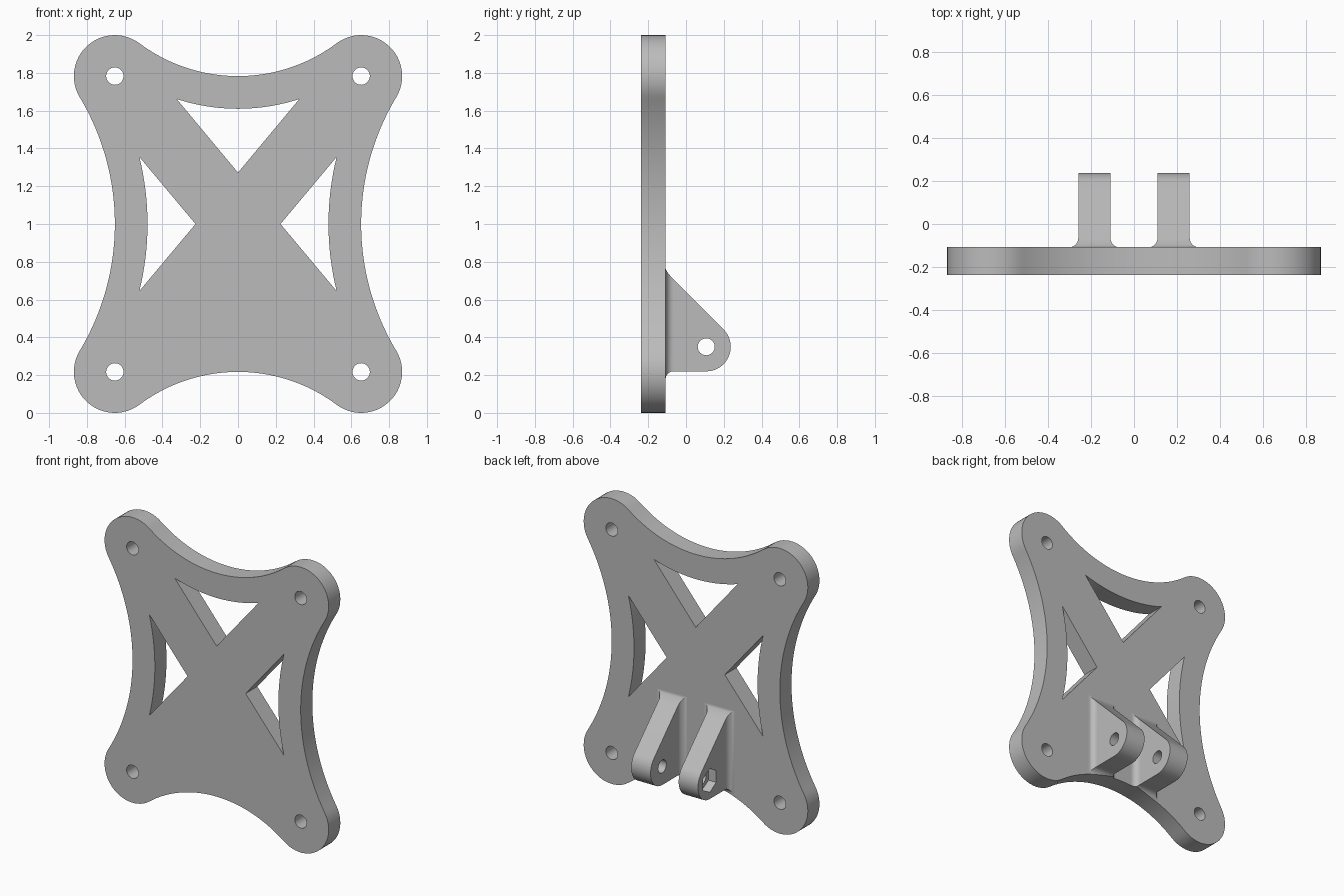
import bpy, bmesh
from math import atan2, cos, sin, pi, hypot, sqrt
from mathutils import Matrix

if "Cube" in bpy.data.objects:
    bpy.data.objects.remove(bpy.data.objects["Cube"], do_unlink=True)

grey = bpy.data.materials.new("plain_grey")
grey.use_nodes = True
COLOUR = (0.5, 0.5, 0.5, 1)
grey.diffuse_color = COLOUR
grey.node_tree.nodes["Principled BSDF"].inputs["Base Color"].default_value = COLOUR

# Main dimensions
HX, HZ, RC = 0.652, 0.783, 0.217        # corner centres and corner radius
FRONT, BACK = -0.237, -0.108            # plate faces
RIM = 0.173                             # width of the band beside the windows
R_TOP = (HX**2 - RC**2) / (2 * RC)      # concave arcs tangent to the corners
R_SIDE = (HZ**2 - RC**2) / (2 * RC)
UPRIGHT = Matrix(((1, 0, 0, 0), (0, 0, -1, 0), (0, 1, 0, 0), (0, 0, 0, 1)))
SIDEWAYS = Matrix(((0, 0, 1, 0), (1, 0, 0, 0), (0, 1, 0, 0), (0, 0, 0, 1)))


def arc(cx, cy, r, a0, a1, n=24):
    return [(cx + r * cos(a0 + (a1 - a0) * i / n),
             cy + r * sin(a0 + (a1 - a0) * i / n)) for i in range(n + 1)]


def circle(cx, cy, r, n=32, turn=0):
    return arc(cx, cy, r, turn, turn + 2 * pi, n)[:-1]


def finish(ob):
    bpy.ops.object.select_all(action="DESELECT")
    ob.select_set(True)
    bpy.context.view_layer.objects.active = ob
    ob.data.materials.clear()
    ob.data.materials.append(grey)
    bpy.ops.object.shade_smooth_by_angle(angle=0.5)


def extrude(name, loops, depth, matrix):
    """Solid from a flat outline with holes, centred on its own plane."""
    curve = bpy.data.curves.new(name, "CURVE")
    curve.dimensions, curve.fill_mode, curve.extrude = "2D", "BOTH", depth / 2
    for loop in loops:
        spline = curve.splines.new("POLY")
        spline.points.add(len(loop) - 1)
        for p, (x, y) in zip(spline.points, loop):
            p.co = (x, y, 0, 1)
        spline.use_cyclic_u = True
    ob = bpy.data.objects.new(name, curve)
    bpy.context.collection.objects.link(ob)
    bpy.ops.object.select_all(action="DESELECT")
    ob.select_set(True)
    bpy.context.view_layer.objects.active = ob
    bpy.ops.object.convert(target="MESH")
    ob = bpy.context.object
    bm = bmesh.new()
    bm.from_mesh(ob.data)
    bmesh.ops.remove_doubles(bm, verts=bm.verts, dist=1e-5)
    bm.transform(matrix)
    bmesh.ops.recalc_face_normals(bm, faces=bm.faces)
    bm.to_mesh(ob.data)
    bm.free()
    finish(ob)
    return ob


def cut(ob, cutter):
    mod = ob.modifiers.new("cut", "BOOLEAN")
    mod.object, mod.operation, mod.solver = cutter, "DIFFERENCE", "EXACT"
    bpy.context.view_layer.objects.active = ob
    bpy.ops.object.modifier_apply(modifier=mod.name)
    bpy.data.objects.remove(cutter, do_unlink=True)
    finish(ob)


# Plate outline: one quarter, mirrored to all four
side_a, top_a = atan2(HZ, -R_SIDE), atan2(-R_TOP, HX)
quarter = (arc(HX + R_SIDE, 0, R_SIDE, pi, side_a)
           + arc(HX, HZ, RC, side_a - pi, top_a + pi)[1:]
           + arc(0, HZ + R_TOP, R_TOP, top_a, -pi / 2)[1:])
half = quarter + [(-x, y) for x, y in quarter[-2::-1]]
outline = half + [(x, -y) for x, y in half[-2:0:-1]]

# Windows: an apex facing a curved rim
r = R_TOP + RIM
a = atan2(-sqrt(r * r - 0.325**2), 0.325)
top_window = [(0, 0.272)] + arc(0, HZ + R_TOP, r, a, -pi - a)
r = R_SIDE + RIM
a = atan2(0.355, -sqrt(r * r - 0.355**2))
side_window = [(0.225, 0)] + arc(HX + R_SIDE, 0, r, 2 * pi - a, a)
windows = [top_window, side_window, [(-x, y) for x, y in side_window]]
holes = [circle(sx * HX, sz * HZ, 0.046) for sx in (-1, 1) for sz in (-1, 1)]
extrude("mounting_plate", [outline] + windows + holes, BACK - FRONT,
        Matrix.Translation((0, (FRONT + BACK) / 2, 1)) @ UPRIGHT)

# Hinge lugs: a wedge with a round tip and a bolt hole
TIP_Y, TIP_Z, TIP_R = 0.107, 0.35, 0.13
LUG_X, LUG_W, FILLET = 0.184, 0.15, 0.042
SLOPE = TIP_Y + TIP_Z + TIP_R * sqrt(2)   # y + z along the sloping edge
LOW = TIP_Z - TIP_R
base = BACK + FILLET
profile = ([(base, LOW)] + arc(TIP_Y, TIP_Z, TIP_R, -pi / 2, pi / 4)
           + [(base, SLOPE - base)])


def lug_foot(name, x):
    """Filleted foot that flares out to meet the plate."""
    bm = bmesh.new()
    rings = []
    for i in range(11):
        ang = pi / 2 * i / 10
        y = BACK + FILLET * (1 - cos(ang))
        f = FILLET * (1 - sin(ang))
        w = LUG_W / 2 + f
        z0, z1 = LOW - f, SLOPE - y + 0.4 * f
        rings.append([bm.verts.new((x + sx * w, y, z)) for sx, z in
                      ((-1, z0), (1, z0), (1, z1), (-1, z1))])
    for lo, hi in zip(rings, rings[1:]):
        for k in range(4):
            j = (k + 1) % 4
            bm.faces.new((lo[k], lo[j], hi[j], hi[k]))
    bm.faces.new(rings[0])
    bm.faces.new(rings[-1])
    bmesh.ops.recalc_face_normals(bm, faces=bm.faces)
    mesh = bpy.data.meshes.new(name)
    bm.to_mesh(mesh)
    bm.free()
    ob = bpy.data.objects.new(name, mesh)
    bpy.context.collection.objects.link(ob)
    # Trim to the plate's lower arc
    trim = extrude("trim", [circle(0, -HZ - R_TOP, R_TOP, 160)], 1,
                   Matrix.Translation((0, 0, 1)) @ UPRIGHT)
    cut(ob, trim)


for side, s in (("left", 1), ("right", -1)):
    lug = extrude(side + "_hinge_lug", [profile, circle(TIP_Y, TIP_Z, 0.045)], LUG_W,
                  Matrix.Translation((s * LUG_X, 0, 0)) @ SIDEWAYS)
    lug_foot(side + "_lug_foot", s * LUG_X)
    # Hexagonal nut pocket on the outer face of one lug
    if s < 0:
        nut = extrude("nut_cutter", [circle(TIP_Y, TIP_Z, 0.083, 6, pi / 2)], 0.12,
                      Matrix.Translation((-LUG_X - LUG_W / 2, 0, 0)) @ SIDEWAYS)
        cut(lug, nut)
